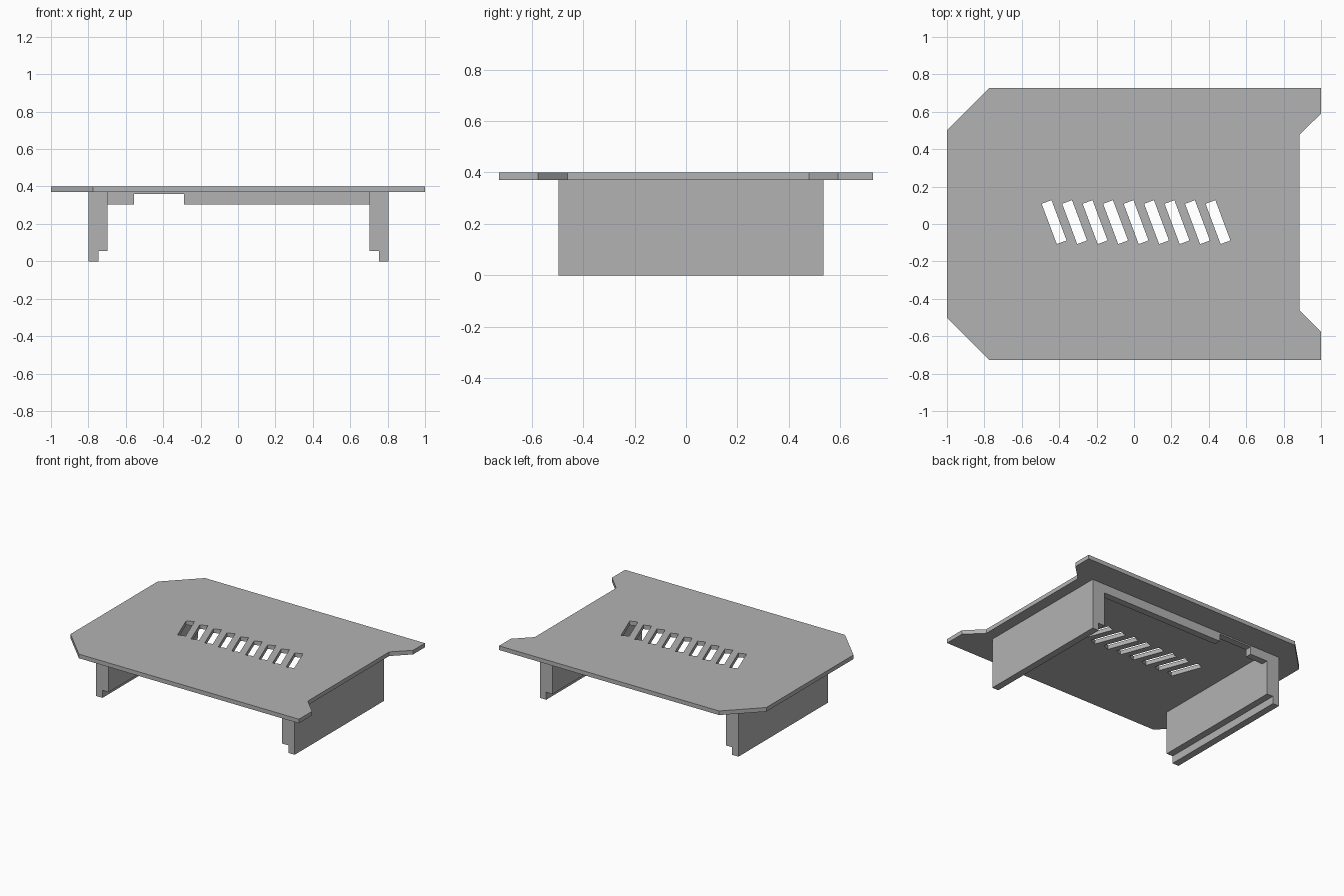
import bpy, bmesh
from math import radians, pi
from mathutils import Matrix, Vector

cube = bpy.data.objects.get("Cube")
if cube:
    bpy.data.objects.remove(cube, do_unlink=True)

GREY = (0.45, 0.45, 0.45, 1)
grey = bpy.data.materials.new("plain_grey")
grey.use_nodes = True
grey.diffuse_color = GREY
grey.node_tree.nodes["Principled BSDF"].inputs["Base Color"].default_value = GREY


def extruded(name, outlines, depth, location, upright=False):
    """Fill closed outlines (inner ones become holes) and extrude them both ways."""
    curve = bpy.data.curves.new(name, 'CURVE')
    curve.dimensions = '2D'
    curve.fill_mode = 'BOTH'
    curve.extrude = depth / 2
    for outline in outlines:
        spline = curve.splines.new('POLY')
        spline.points.add(len(outline) - 1)
        for point, (u, v) in zip(spline.points, outline):
            point.co = (u, v, 0, 1)
        spline.use_cyclic_u = True
    source = bpy.data.objects.new(name + "_profile", curve)
    bpy.context.collection.objects.link(source)
    graph = bpy.context.evaluated_depsgraph_get()
    mesh = bpy.data.meshes.new_from_object(source.evaluated_get(graph))
    bpy.data.objects.remove(source, do_unlink=True)

    # Weld the caps to the sides and keep every face flat
    bm = bmesh.new()
    bm.from_mesh(mesh)
    bmesh.ops.remove_doubles(bm, verts=bm.verts, dist=1e-5)
    bmesh.ops.recalc_face_normals(bm, faces=bm.faces)
    for face in bm.faces:
        face.smooth = False
        face.material_index = 0
    bm.to_mesh(mesh)
    bm.free()
    mesh.name = name
    mesh.materials.clear()
    mesh.materials.append(grey)
    obj = bpy.data.objects.new(name, mesh)
    obj.location = location
    if upright:
        obj.rotation_euler.x = pi / 2
    bpy.context.collection.objects.link(obj)
    return obj


# Top plate: clipped corners on one end, a wide notch in the other, slanted slots
plate = [(-1, 0.502), (-0.775, 0.726), (1, 0.726), (1, 0.59), (0.885, 0.478),
         (0.885, -0.46), (1, -0.575), (1, -0.726), (-0.775, -0.726), (-1, -0.502)]
turn = Matrix.Rotation(radians(20.5), 2)
slots = []
for i in range(9):
    centre = Vector((-0.427 + i * 0.1095, 0.01))
    corners = [(-0.028, -0.115), (0.028, -0.115), (0.028, 0.115), (-0.028, 0.115)]
    slots.append([centre + turn @ Vector(c) for c in corners])
extruded("top_plate", [plate] + slots, 0.03, (0, 0, 0.385))

# Side legs with a stepped foot on the inner side
leg = [(0.801, 0), (0.801, 0.37), (0.7, 0.37), (0.7, 0.055), (0.75, 0.055), (0.75, 0)]
for name, side in (("left_leg", 1), ("right_leg", -1)):
    extruded(name, [[(side * x, z) for x, z in leg]], 1.03, (0.003, 0.02, 0), True)

# Back rail between the legs, with a shallow cutout
rail = [(-0.697, 0.37), (0.703, 0.37), (0.703, 0.305), (-0.29, 0.305),
        (-0.29, 0.36), (-0.555, 0.36), (-0.555, 0.305), (-0.697, 0.305)]
extruded("back_rail", [rail], 0.05, (0, 0.51, 0), True)
